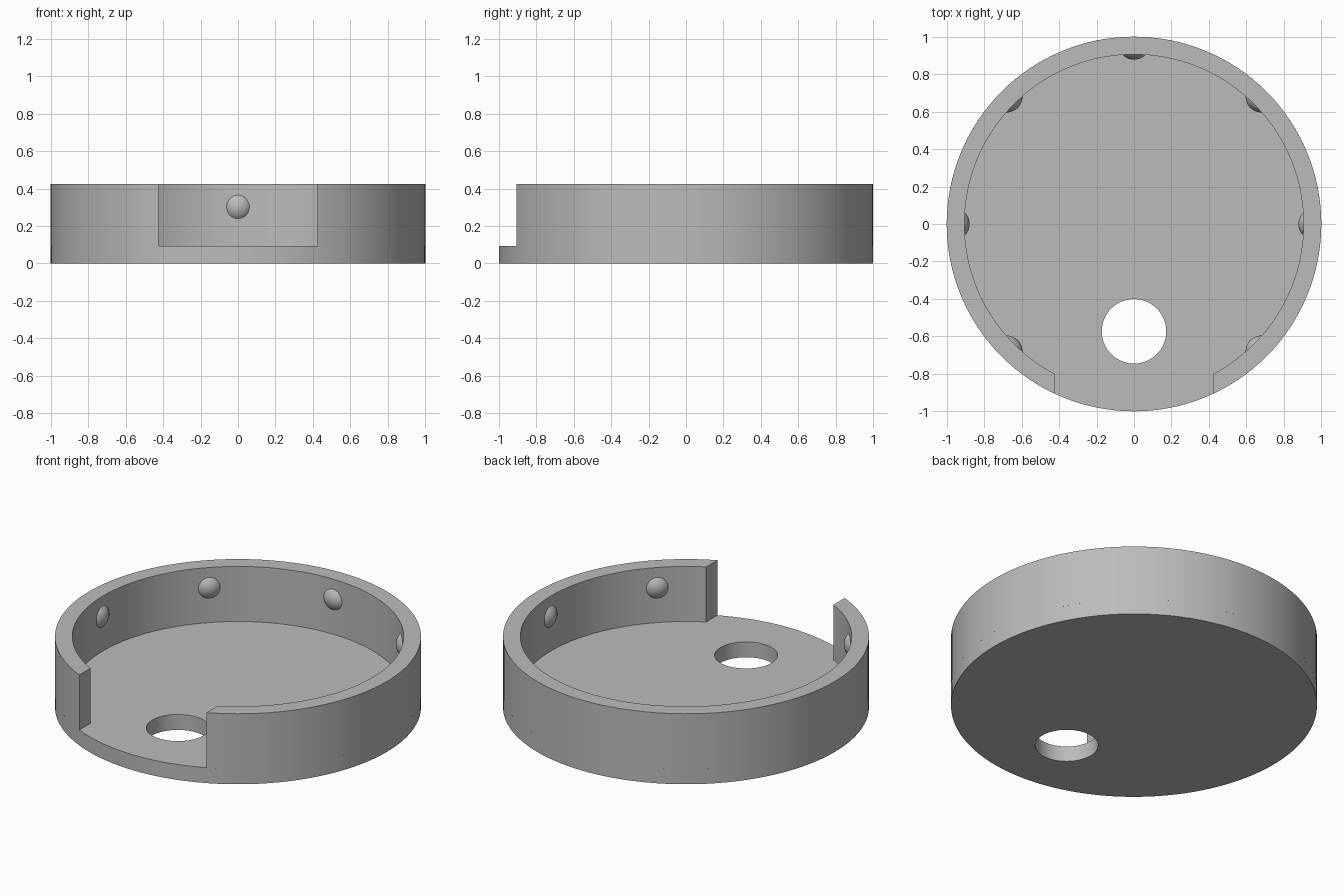
import bpy, bmesh
from math import sin, cos, asin, pi
from mathutils import Matrix, Vector

cube = bpy.data.objects.get("Cube")
if cube:
    bpy.data.objects.remove(cube, do_unlink=True)

SEGMENTS = 128
OUTER, INNER = 1.0, 0.905
FLOOR, TOP = 0.093, 0.425
NOTCH = 0.425          # half width of the front opening

grey = bpy.data.materials.new("plain grey")
grey.use_nodes = True
grey.diffuse_color = (0.5, 0.5, 0.5, 1)
grey.node_tree.nodes["Principled BSDF"].inputs["Base Color"].default_value = (0.5, 0.5, 0.5, 1)


def finish(name, bm):
    bmesh.ops.recalc_face_normals(bm, faces=bm.faces)
    mesh = bpy.data.meshes.new(name)
    bm.to_mesh(mesh)
    bm.free()
    mesh.materials.append(grey)
    obj = bpy.data.objects.new(name, mesh)
    bpy.context.collection.objects.link(obj)
    bpy.ops.object.select_all(action='DESELECT')
    obj.select_set(True)
    bpy.context.view_layer.objects.active = obj
    bpy.ops.object.shade_smooth_by_angle(angle=pi / 6)
    return obj


def arc(radius, z, gap=0.0, y=0.0):
    """Points round a circle from the front, leaving a gap of the given half width."""
    start = asin(gap / radius)
    count = SEGMENTS + 1 if gap else SEGMENTS
    angles = [start + (2 * pi - 2 * start) * i / SEGMENTS for i in range(count)]
    return [Vector((radius * sin(a), y - radius * cos(a), z)) for a in angles]


def loft(name, rings, closed):
    """Skin four matching rings into a solid band."""
    bm = bmesh.new()
    loops = [[bm.verts.new(p) for p in ring] for ring in rings]
    count = len(loops[0])
    for a, b in zip(loops, loops[1:] + loops[:1]):
        for i in range(count if closed else count - 1):
            j = (i + 1) % count
            bm.faces.new((a[i], a[j], b[j], b[i]))
    if not closed:
        for end in (0, -1):
            bm.faces.new([ring[end] for ring in loops])
    return finish(name, bm)


# Floor disc with a round through hole near the front
HOLE, HOLE_Y = 0.172, -0.573
loft("base_disc", [arc(OUTER, 0), arc(OUTER, FLOOR),
                   arc(HOLE, FLOOR, y=HOLE_Y), arc(HOLE, 0, y=HOLE_Y)], True)

# Rim wall, open at the front with ends cut parallel to the y axis
loft("rim_wall", [arc(OUTER, FLOOR, NOTCH), arc(OUTER, TOP, NOTCH),
                  arc(INNER, TOP, NOTCH), arc(INNER, FLOOR, NOTCH)], False)

# Shallow domed bumps round the inside of the wall, none at the opening
BUMP, BUMP_CENTRE, BUMP_Z = 0.085, 0.962, 0.302
for k in range(7):
    bm = bmesh.new()
    bmesh.ops.create_uvsphere(bm, u_segments=32, v_segments=24, radius=BUMP)
    bmesh.ops.translate(bm, verts=bm.verts, vec=(BUMP_CENTRE, 0, BUMP_Z))
    # Trim the part that would pass through the wall
    cut = bmesh.ops.bisect_plane(bm, geom=bm.verts[:] + bm.edges[:] + bm.faces[:],
                                 plane_co=(0.93, 0, 0), plane_no=(1, 0, 0),
                                 clear_outer=True)
    rim = [e for e in cut["geom_cut"] if isinstance(e, bmesh.types.BMEdge)]
    bmesh.ops.contextual_create(bm, geom=rim)
    bm.transform(Matrix.Rotation((k - 1) * pi / 4, 4, 'Z'))
    finish(f"wall_bump_{k + 1}", bm)
